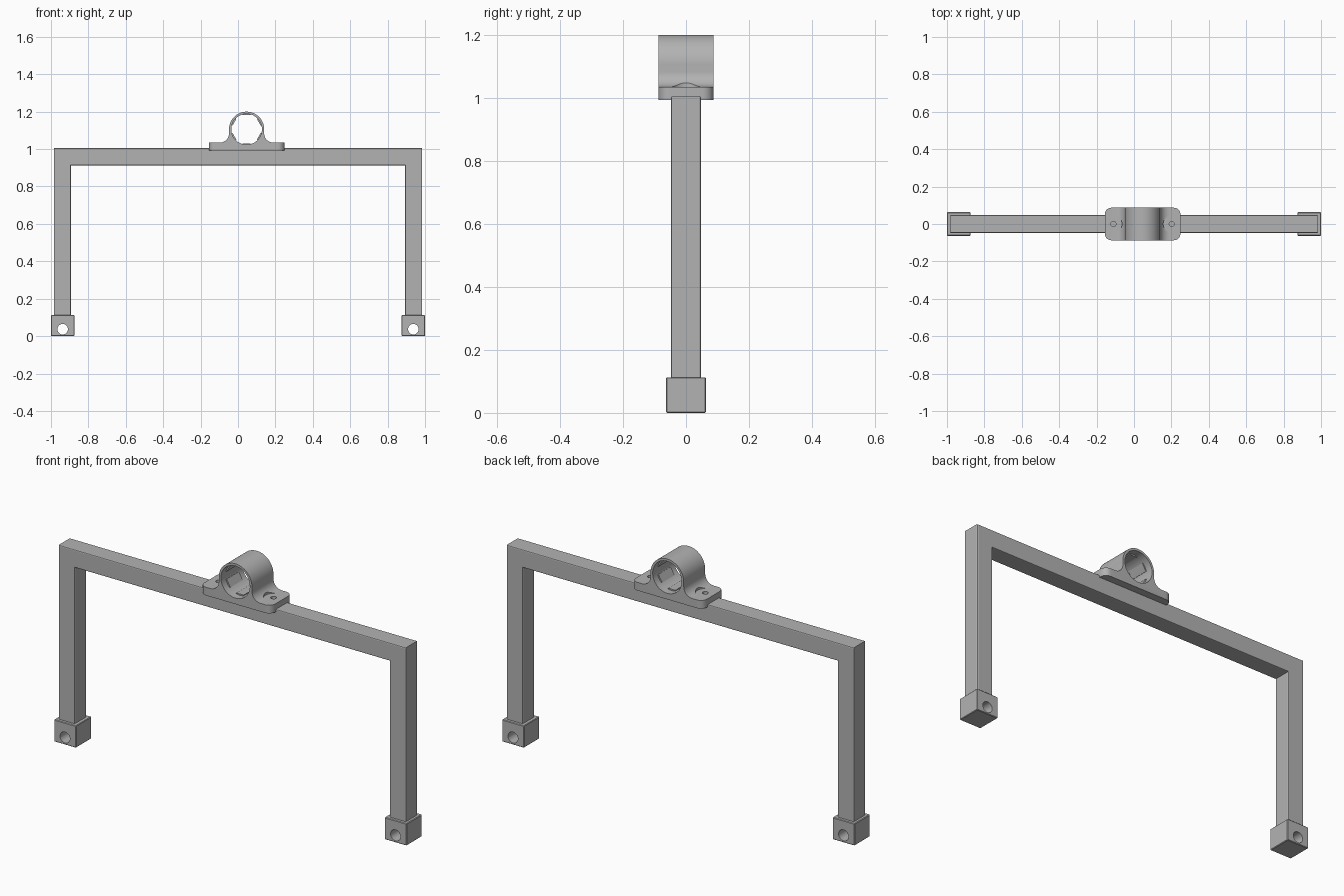
import bpy, bmesh
from math import sin, cos, pi, radians
from mathutils import Matrix

if "Cube" in bpy.data.objects:
    bpy.data.objects.remove(bpy.data.objects["Cube"])

grey = bpy.data.materials.new("plain grey")
grey.use_nodes = True
COLOUR = (0.45, 0.45, 0.45, 1)
grey.diffuse_color = COLOUR
grey.node_tree.nodes["Principled BSDF"].inputs["Base Color"].default_value = COLOUR


def finish(name, bm):
    bmesh.ops.recalc_face_normals(bm, faces=bm.faces)
    me = bpy.data.meshes.new(name)
    bm.to_mesh(me)
    bm.free()
    me.materials.append(grey)
    ob = bpy.data.objects.new(name, me)
    bpy.context.collection.objects.link(ob)
    return ob


def extrude_y(points, depth):
    """Extrude an x-z outline symmetrically about y = 0."""
    bm = bmesh.new()
    face = bm.faces.new([bm.verts.new((x, -depth, z)) for x, z in points])
    ext = bmesh.ops.extrude_face_region(bm, geom=[face])["geom"]
    bmesh.ops.translate(bm, vec=(0, 2 * depth, 0),
                        verts=[v for v in ext if isinstance(v, bmesh.types.BMVert)])
    return bm


def box(size, centre):
    bm = bmesh.new()
    bmesh.ops.create_cube(bm, size=1)
    bmesh.ops.scale(bm, vec=size, verts=bm.verts)
    bmesh.ops.translate(bm, vec=centre, verts=bm.verts)
    return bm


def cylinder(name, radius, depth, centre, along_y=False, sides=48):
    bm = bmesh.new()
    turn = Matrix.Rotation(pi / 2, 4, "X") if along_y else Matrix()
    bmesh.ops.create_cone(bm, cap_ends=True, segments=sides, radius1=radius, radius2=radius,
                          depth=depth, matrix=Matrix.Translation(centre) @ turn)
    return finish(name, bm)


def combine(target, others, operation="DIFFERENCE"):
    """Apply booleans to the target and remove the helpers."""
    for other in others:
        mod = target.modifiers.new("bool", "BOOLEAN")
        mod.operation, mod.object, mod.solver = operation, other, "EXACT"
    bpy.context.view_layer.update()
    graph = bpy.context.evaluated_depsgraph_get()
    mesh = bpy.data.meshes.new_from_object(target.evaluated_get(graph))
    target.modifiers.clear()
    target.data = mesh
    for other in others:
        bpy.data.objects.remove(other)


def smooth(ob):
    bpy.ops.object.select_all(action="DESELECT")
    ob.select_set(True)
    bpy.context.view_layer.objects.active = ob
    bpy.ops.object.shade_smooth_by_angle(angle=radians(30))


# Square-section frame with eased long edges
OUT, IN, TOP, UNDER, FOOT = 0.985, 0.893, 1.005, 0.913, 0.09
bm = extrude_y([(-OUT, FOOT), (-OUT, TOP), (OUT, TOP), (OUT, FOOT),
                (IN, FOOT), (IN, UNDER), (-IN, UNDER), (-IN, FOOT)], 0.047)
long_edges = [e for e in bm.edges if abs(e.verts[0].co.y - e.verts[1].co.y) < 0.001
              and max(v.co.z for v in e.verts) > 0.5]
bmesh.ops.bevel(bm, geom=long_edges, offset=0.005, segments=2, profile=0.5, affect="EDGES")
finish("frame", bm)

# Foot blocks with cross holes
for side, name in ((1, "left_foot"), (-1, "right_foot")):
    x = side * 0.9375
    bm = box((0.125, 0.126, 0.113), (x, 0, 0.0565))
    bmesh.ops.bevel(bm, geom=bm.edges[:], offset=0.003, segments=1, affect="EDGES")
    foot = finish(name, bm)
    combine(foot, [cylinder("foot_hole", 0.028, 0.3, (x, 0, 0.037), True)])
    smooth(foot)

# Clamp flange with rounded corners
CX, CZ, R, BORE, HALF, SEAT = 0.046, 1.106, 0.094, 0.082, 0.087, 1.035
bm = box((0.404, 2 * HALF, SEAT - 0.993), (CX, 0, (SEAT + 0.993) / 2))
corners = [e for e in bm.edges if abs(e.verts[0].co.z - e.verts[1].co.z) > 0.01]
bmesh.ops.bevel(bm, geom=corners, offset=0.035, segments=8, profile=0.5, affect="EDGES")
clamp = finish("clamp", bm)

# Arched housing blending into the flange through concave fillets
FIL = 0.048
half = [(R * cos(a), CZ + R * sin(a)) for a in [pi / 2 - i * pi / 48 for i in range(1, 25)]]
half += [(R + FIL - FIL * cos(a), SEAT + FIL - FIL * sin(a))
         for a in [i * pi / 24 for i in range(13)]]
half.append((R + FIL, SEAT - 0.02))
outline = [(CX, CZ + R)] + [(CX + x, z) for x, z in half]
outline += [(CX - x, z) for x, z in reversed(half)]
combine(clamp, [finish("housing", extrude_y(outline, HALF))], "UNION")

# Bore, screw holes and screw head clearances
cutters = [cylinder("bore", BORE, 0.4, (CX, 0, CZ), True, 96)]
for side in (-1, 1):
    x = CX + side * 0.156
    cutters.append(cylinder("screw_hole", 0.014, 0.2, (x, 0, SEAT), sides=24))
    cutters.append(cylinder("head_space", 0.046, 0.1, (x, 0, SEAT + 0.0501)))
combine(clamp, cutters)
smooth(clamp)

# Raised gripping pads inside the bore
for i in range(6):
    bm = box((0.012, 0.1, 0.042), (BORE - 0.001, 0, 0))
    bmesh.ops.rotate(bm, verts=bm.verts, matrix=Matrix.Rotation(i * pi / 3 + pi / 6, 3, "Y"))
    bmesh.ops.translate(bm, verts=bm.verts, vec=(CX, 0, CZ))
    finish(f"bore_pad_{i + 1}", bm)
